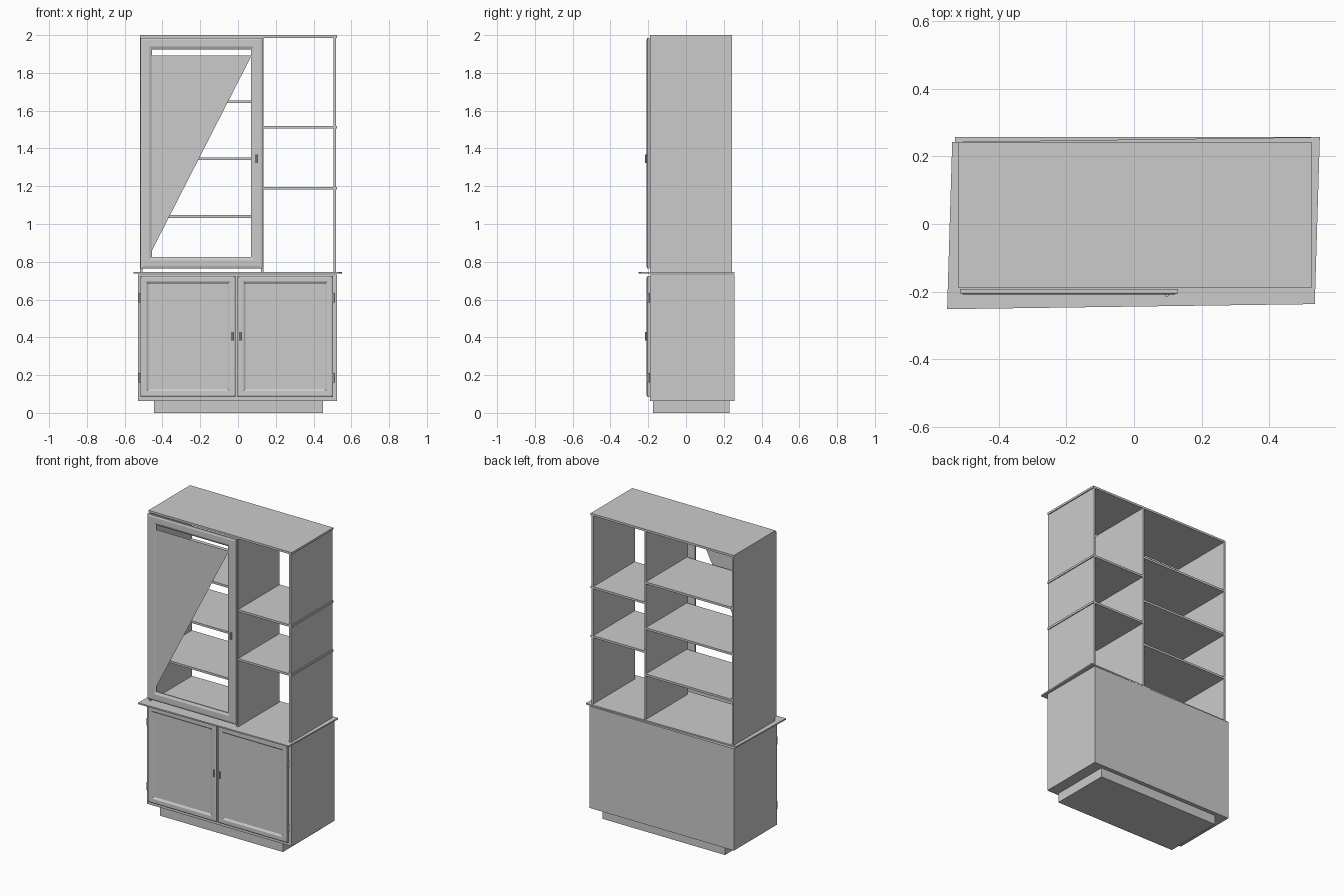
import bpy
import bmesh
import math

cube = bpy.data.objects.get("Cube")
if cube:
    bpy.data.objects.remove(cube, do_unlink=True)


def make_material(name, value):
    mat = bpy.data.materials.new(name)
    mat.use_nodes = True
    colour = (value, value, value, 1)
    mat.diffuse_color = colour
    mat.node_tree.nodes["Principled BSDF"].inputs["Base Color"].default_value = colour
    return mat


GREY = make_material("cabinet grey", 0.6)


def finish(name, bm):
    bmesh.ops.recalc_face_normals(bm, faces=bm.faces)
    mesh = bpy.data.meshes.new(name)
    bm.to_mesh(mesh)
    bm.free()
    mesh.materials.append(GREY)
    obj = bpy.data.objects.new(name, mesh)
    bpy.context.collection.objects.link(obj)
    return obj


def prism(name, outline, z0, z1):
    """Extrude a plan outline between two heights."""
    bm = bmesh.new()
    low = [bm.verts.new((x, y, z0)) for x, y in outline]
    high = [bm.verts.new((x, y, z1)) for x, y in outline]
    bm.faces.new(low)
    bm.faces.new(high)
    n = len(outline)
    for i in range(n):
        j = (i + 1) % n
        bm.faces.new((low[i], low[j], high[j], high[i]))
    return finish(name, bm)


def box(name, x0, x1, y0, y1, z0, z1):
    return prism(name, [(x0, y0), (x1, y0), (x1, y1), (x0, y1)], z0, z1)


def door(name, x0, x1, z0, z1, profile, open_centre):
    """Nested rectangles: each profile step is (inset, y)."""
    bm = bmesh.new()
    loops = []
    for d, y in profile:
        corners = ((x0 + d, z0 + d), (x1 - d, z0 + d), (x1 - d, z1 - d), (x0 + d, z1 - d))
        loops.append([bm.verts.new((x, y, z)) for x, z in corners])
    pairs = list(zip(loops, loops[1:]))
    if open_centre:
        pairs.append((loops[-1], loops[0]))
    else:
        bm.faces.new(loops[0])
        bm.faces.new(loops[-1])
    for a, b in pairs:
        for i in range(4):
            j = (i + 1) % 4
            bm.faces.new((a[i], a[j], b[j], b[i]))
    return finish(name, bm)


def cylinder(name, radius, depth, location, along_y=False):
    rotation = (math.pi / 2, 0, 0) if along_y else (0, 0, 0)
    bpy.ops.mesh.primitive_cylinder_add(vertices=12, radius=radius, depth=depth,
                                        location=location, rotation=rotation)
    obj = bpy.context.object
    obj.name = name
    obj.data.materials.append(GREY)
    bpy.ops.object.shade_smooth_by_angle()
    return obj


FRONT, BACK = -0.19, 0.243

# Base cabinet, plinth and slightly skewed worktop
box("plinth", -0.445, 0.45, -0.175, 0.23, 0, 0.065)
box("base_cabinet", -0.53, 0.525, FRONT, 0.257, 0.062, 0.733)
prism("worktop", [(-0.553, -0.252), (0.535, -0.237), (0.55, 0.257), (-0.538, 0.243)],
      0.737, 0.746)

# Open-backed upper case
box("top_board", -0.52, 0.525, FRONT, BACK, 1.986, 2.0)
box("outer_wall_right", -0.518, -0.506, FRONT, BACK, 0.745, 1.987)
box("divider", 0.123, 0.134, FRONT, BACK, 0.745, 1.987)
box("outer_wall_left", 0.506, 0.519, FRONT, BACK, 0.745, 1.987)

# Shelves of the two bays
for z in (1.04, 1.345, 1.647):
    box("closed_bay_shelf", -0.507, 0.124, FRONT + 0.005, BACK, z - 0.007, z + 0.007)
for z in (1.19, 1.513):
    box("open_bay_shelf", 0.133, 0.525, FRONT, BACK, z - 0.007, z + 0.007)

# Tall door with an open moulded frame and a half pane
frame = [(0, -0.193), (0, -0.205), (0.012, -0.209), (0.045, -0.209),
         (0.06, -0.202), (0.06, -0.193)]
door("tall_door_frame", -0.515, 0.13, 0.765, 1.985, frame, True)
bm = bmesh.new()
bm.faces.new([bm.verts.new(p) for p in
              ((-0.457, -0.198, 0.857), (0.072, -0.198, 1.892), (-0.457, -0.198, 1.892))])
finish("half_pane", bm)

# Base doors with sunk panels
panel = [(0, FRONT), (0, -0.204), (0.008, -0.208), (0.03, -0.208),
         (0.042, -0.2)]
for side, x0, x1 in (("right", -0.515, -0.014), ("left", -0.002, 0.502)):
    door("base_door_" + side, x0, x1, 0.085, 0.725, panel, False)

# Handles with a stem each, and hinges
for x, z in ((0.097, 1.345), (-0.03, 0.405), (0.014, 0.405)):
    cylinder("handle_stem", 0.004, 0.016, (x, -0.206, z), True)
    cylinder("handle_bar", 0.005, 0.045, (x, -0.211, z))
for x in (-0.519, 0.506):
    for z in (0.185, 0.61):
        cylinder("base_hinge", 0.006, 0.05, (x, -0.2, z))
